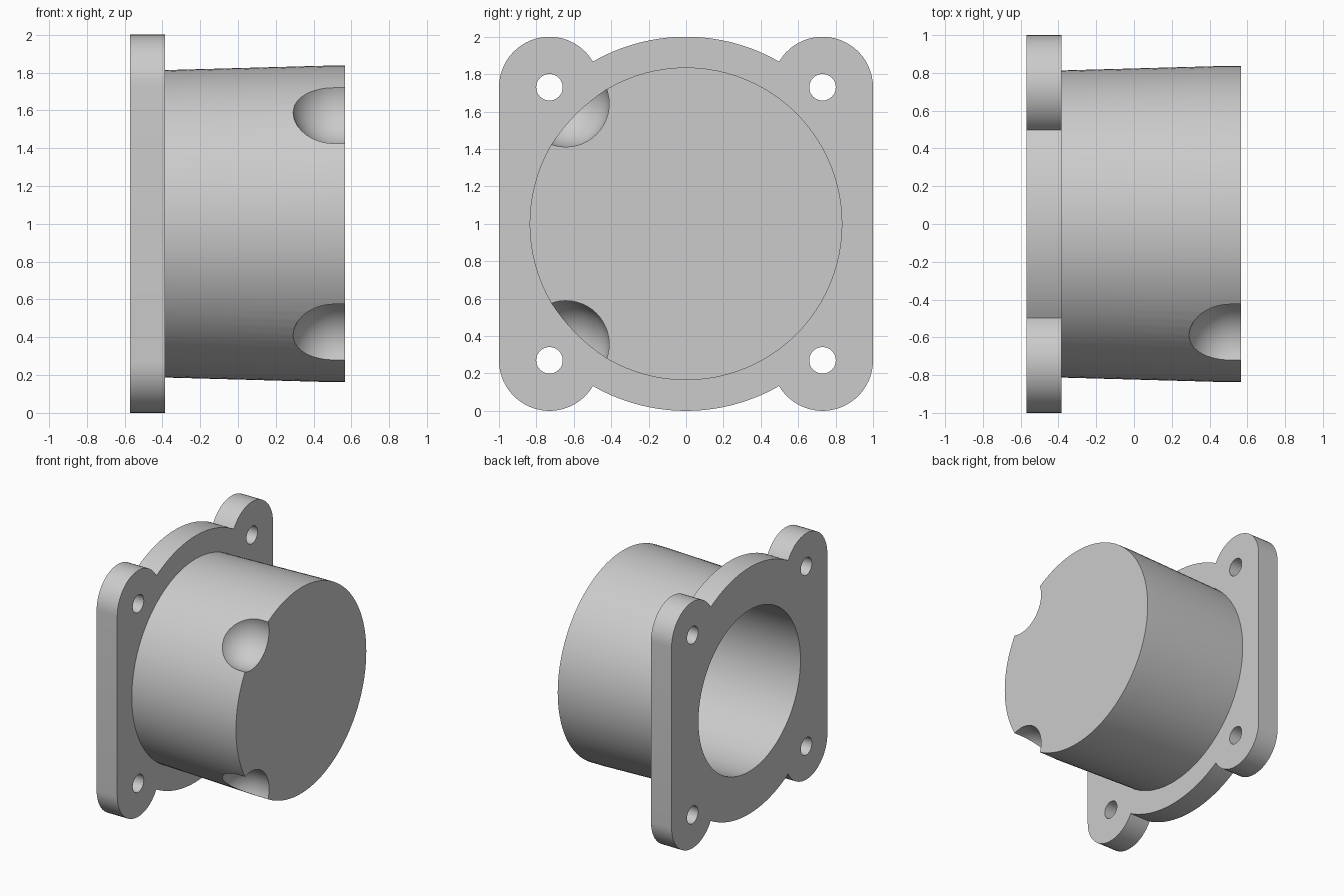
import bpy, bmesh
from math import radians, cos, sin, pi
from mathutils import Matrix, Vector

default = bpy.data.objects.get("Cube")
if default:
    bpy.data.objects.remove(default, do_unlink=True)

grey = bpy.data.materials.new("plain grey")
grey.use_nodes = True
colour = (0.6, 0.6, 0.6, 1)
grey.diffuse_color = colour
grey.node_tree.nodes["Principled BSDF"].inputs["Base Color"].default_value = colour

BACK, FACE, END = -0.57, -0.385, 0.567   # x of the flange back, flange face, cup end
BOLT = 0.73                              # bolt offset from the axis
CORNERS = [(y, z) for y in (-BOLT, BOLT) for z in (-BOLT, BOLT)]


def make_object(name, bm):
    bmesh.ops.recalc_face_normals(bm, faces=bm.faces)
    mesh = bpy.data.meshes.new(name)
    bm.to_mesh(mesh)
    bm.free()
    mesh.materials.append(grey)
    obj = bpy.data.objects.new(name, mesh)
    obj.location.z = 1
    bpy.context.collection.objects.link(obj)
    return obj


def add_ring(bm, x, radius, y=0, z=0, count=96):
    return [bm.verts.new((x, y + radius * cos(2 * pi * i / count),
                          z + radius * sin(2 * pi * i / count))) for i in range(count)]


def lathe(name, profile, y=0, z=0, count=96):
    """Closed solid along x from (x, radius) pairs."""
    bm = bmesh.new()
    rings = [add_ring(bm, x, r, y, z, count) for x, r in profile]
    for a, b in zip(rings, rings[1:]):
        for i in range(count):
            j = (i + 1) % count
            bm.faces.new((a[i], a[j], b[j], b[i]))
    bm.faces.new(rings[0])
    bm.faces.new(rings[-1])
    return make_object(name, bm)


def arc(cy, cz, radius, start, end, steps):
    angles = [radians(start + (end - start) * i / steps) for i in range(steps + 1)]
    return [(cy + radius * cos(a), cz + radius * sin(a)) for a in angles]


# Flange: round centre arcs top and bottom, rounded ears at the corners
quarter = arc(0, 0, 1, 90, 60.1, 14)[:-1] + arc(BOLT, BOLT, 0.27, 149.5, 0, 24)
right = quarter + [(y, -z) for y, z in reversed(quarter)]
outline = right + [(-y, z) for y, z in reversed(right[1:-1])]
bm = bmesh.new()
plate = bm.faces.new([bm.verts.new((BACK, y, z)) for y, z in outline])
extruded = bmesh.ops.extrude_face_region(bm, geom=[plate])["geom"]
bmesh.ops.translate(bm, vec=Vector((FACE - BACK, 0, 0)),
                    verts=[v for v in extruded if isinstance(v, bmesh.types.BMVert)])
housing = make_object("flanged_housing", bm)

# Tapered cup joined to the flange
cup = lathe("cup", [(-0.48, 0.811), (FACE, 0.813), (0.45, 0.836), (END, 0.836)])

# Bore and bolt holes
cutters = [lathe("bore_cutter", [(BACK - 0.1, 0.655), (0.38, 0.655)])]
for y, z in CORNERS:
    cutters.append(lathe("bolt_hole_cutter", [(BACK - 0.1, 0.071), (FACE + 0.1, 0.071)], y, z, 32))

# Round-ended scoops on the front side of the cup end
SCOOP, SCOOP_X = 0.232, 0.51
for z in (-0.643, 0.643):
    dome = [(SCOOP_X - SCOOP * cos(radians(a)), SCOOP * sin(radians(a))) for a in range(2, 91, 8)]
    cutters.append(lathe("scoop_cutter", dome + [(END + 0.1, SCOOP)], -0.643, z, 48))

# Combine everything into one solid
for part, operation in [(cup, "UNION")] + [(c, "DIFFERENCE") for c in cutters]:
    mod = housing.modifiers.new(part.name, "BOOLEAN")
    mod.object, mod.operation, mod.solver = part, operation, "EXACT"
bpy.context.view_layer.update()
baked = bpy.data.meshes.new_from_object(housing.evaluated_get(bpy.context.evaluated_depsgraph_get()))
housing.modifiers.clear()
housing.data = baked
for part in [cup] + cutters:
    bpy.data.objects.remove(part, do_unlink=True)

# Smooth curves with sharp rims
bpy.ops.object.select_all(action="DESELECT")
housing.select_set(True)
bpy.context.view_layer.objects.active = housing
bpy.ops.object.shade_smooth_by_angle(angle=radians(30))
